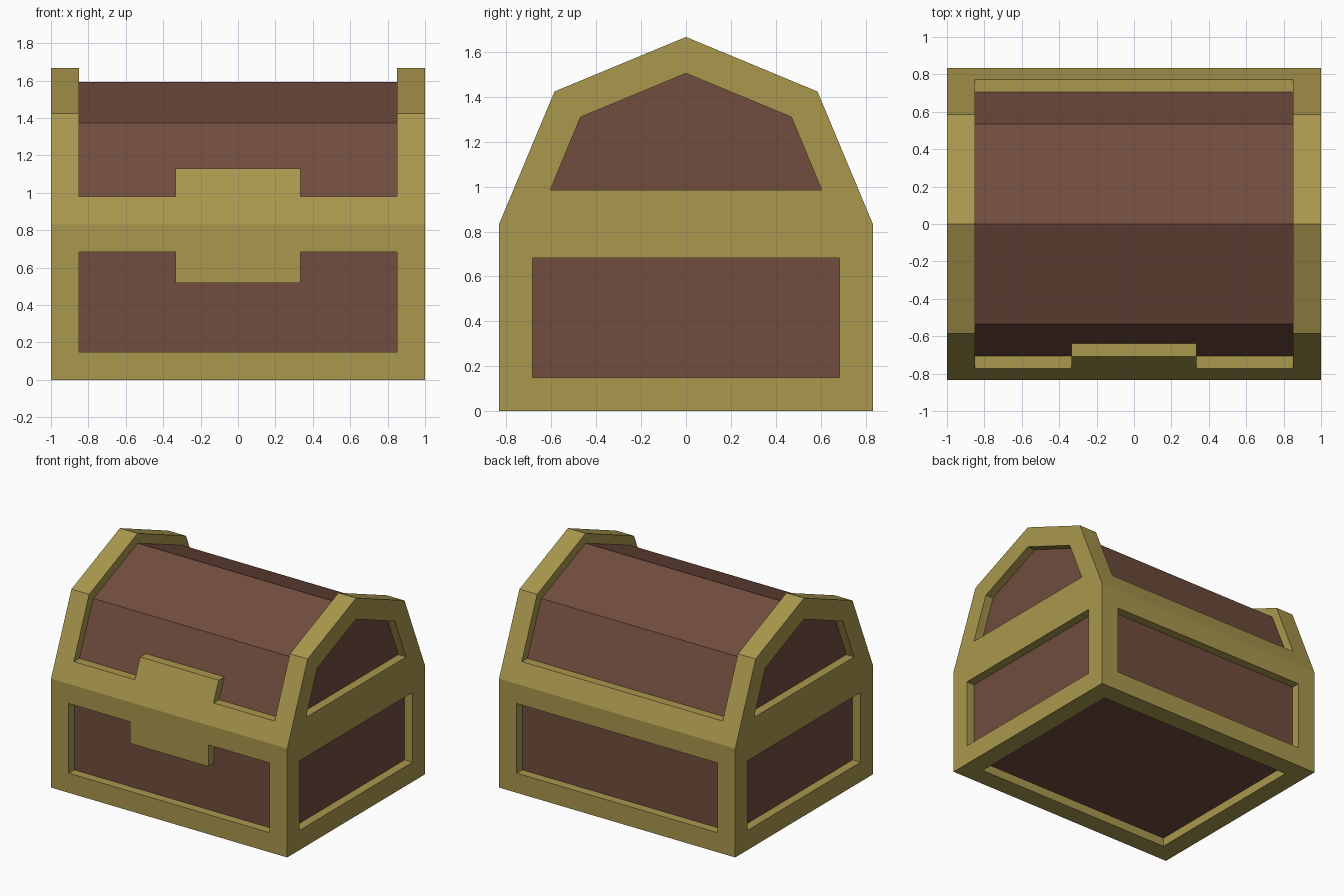
import bpy, bmesh

if "Cube" in bpy.data.objects:
    bpy.data.objects.remove(bpy.data.objects["Cube"])

def material(name, color):
    m = bpy.data.materials.new(name)
    m.diffuse_color = (*color, 1)
    m.use_nodes = True
    m.node_tree.nodes["Principled BSDF"].inputs["Base Color"].default_value = m.diffuse_color
    return m

MATS = [material("gold", (0.40, 0.31, 0.075)), material("wood", (0.165, 0.073, 0.048))]

def prism(name, pts, axis, lo, hi, wood=()):
    """Extrude a profile along an axis; faces are lo cap, hi cap, then sides."""
    bm = bmesh.new()
    def ring(d):
        out = []
        for a, b in pts:
            co = [a, b]
            co.insert(axis, d)
            out.append(bm.verts.new(co))
        return out
    low, high = ring(lo), ring(hi)
    faces = [bm.faces.new(low), bm.faces.new(high)]
    n = len(pts)
    for i in range(n):
        j = (i + 1) % n
        faces.append(bm.faces.new((low[i], low[j], high[j], high[i])))
    for i in wood:
        faces[i].material_index = 1
    bmesh.ops.recalc_face_normals(bm, faces=bm.faces)
    me = bpy.data.meshes.new(name)
    bm.to_mesh(me)
    bm.free()
    for m in MATS:
        me.materials.append(m)
    ob = bpy.data.objects.new(name, me)
    bpy.context.scene.collection.objects.link(ob)
    return ob

def rect(a0, b0, a1, b1):
    return [(a0, b0), (a1, b0), (a1, b1), (a0, b1)]

def subtract(ob, cutter):
    mod = ob.modifiers.new("cut", 'BOOLEAN')
    mod.operation = 'DIFFERENCE'
    mod.solver = 'EXACT'
    mod.object = cutter
    cutter.hide_render = True

D = 0.067            # pocket depth
W, H = 1.0, 0.833    # half width, half depth

# Solid outer shape of the chest
body = prism("body", [(-H, 0), (H, 0), (H, H), (0.586, 1.424), (0, 1.667),
                      (-0.586, 1.424), (-H, H)], 0, -W, W)
cutters = []

# End pockets: lower rectangle and upper pentagon, both sides
lower = rect(-0.683, 0.15, 0.683, 0.683)
upper = [(-0.605, 0.985), (0.605, 0.985), (0.47, 1.31), (0, 1.505), (-0.47, 1.31)]
for s in (-1, 1):
    for label, pts in (("lower", lower), ("upper", upper)):
        cutters.append(prism("end_pocket_" + label, pts, 0, s * (W - D), s * 1.2, wood=[0]))

# Front pocket, notched around the lock plate, and plain back pocket
front = [(-0.85, 0.15), (0.85, 0.15), (0.85, 0.683), (0.333, 0.683), (0.333, 0.517),
         (-0.333, 0.517), (-0.333, 0.683), (-0.85, 0.683)]
cutters.append(prism("front_pocket", front, 1, -(H - D), -1.1, wood=[0]))
cutters.append(prism("back_pocket", rect(-0.85, 0.15, 0.85, 0.683), 1, H - D, 1.1, wood=[0]))

# Underside pocket
cutters.append(prism("under_pocket", rect(-0.85, -0.683, 0.85, 0.683), 2, D, -0.2, wood=[0]))

# Roof pocket over the lid, leaving the upper lock plate standing at the front
roof = prism("roof_pocket", [(-0.705, 0.98), (-0.535, 1.373), (0, 1.592), (0.535, 1.373),
                             (0.705, 0.98), (1.1, 0.98), (1.1, 2), (-1.1, 2), (-1.1, 0.98)],
             0, -0.85, 0.85, wood=[2, 3, 4, 5])
lock = prism("lock_block", rect(-0.333, -2, 0.333, -0.4), 2, 0.8, 1.13)
subtract(roof, lock)
cutters.append(roof)

for c in cutters:
    subtract(body, c)
dg = bpy.context.evaluated_depsgraph_get()
result = bpy.data.meshes.new_from_object(body.evaluated_get(dg))

# Split the result into the gold frame and the wooden panels
for idx, name in enumerate(("metal_frame", "wood_panels")):
    bm = bmesh.new()
    bm.from_mesh(result)
    bmesh.ops.delete(bm, geom=[f for f in bm.faces if f.material_index != idx], context='FACES')
    for f in bm.faces:
        f.material_index = 0
        f.smooth = False
    me = bpy.data.meshes.new(name)
    bm.to_mesh(me)
    bm.free()
    me.materials.append(MATS[idx])
    bpy.context.scene.collection.objects.link(bpy.data.objects.new(name, me))

for ob in cutters + [lock, body]:
    bpy.data.objects.remove(ob)
